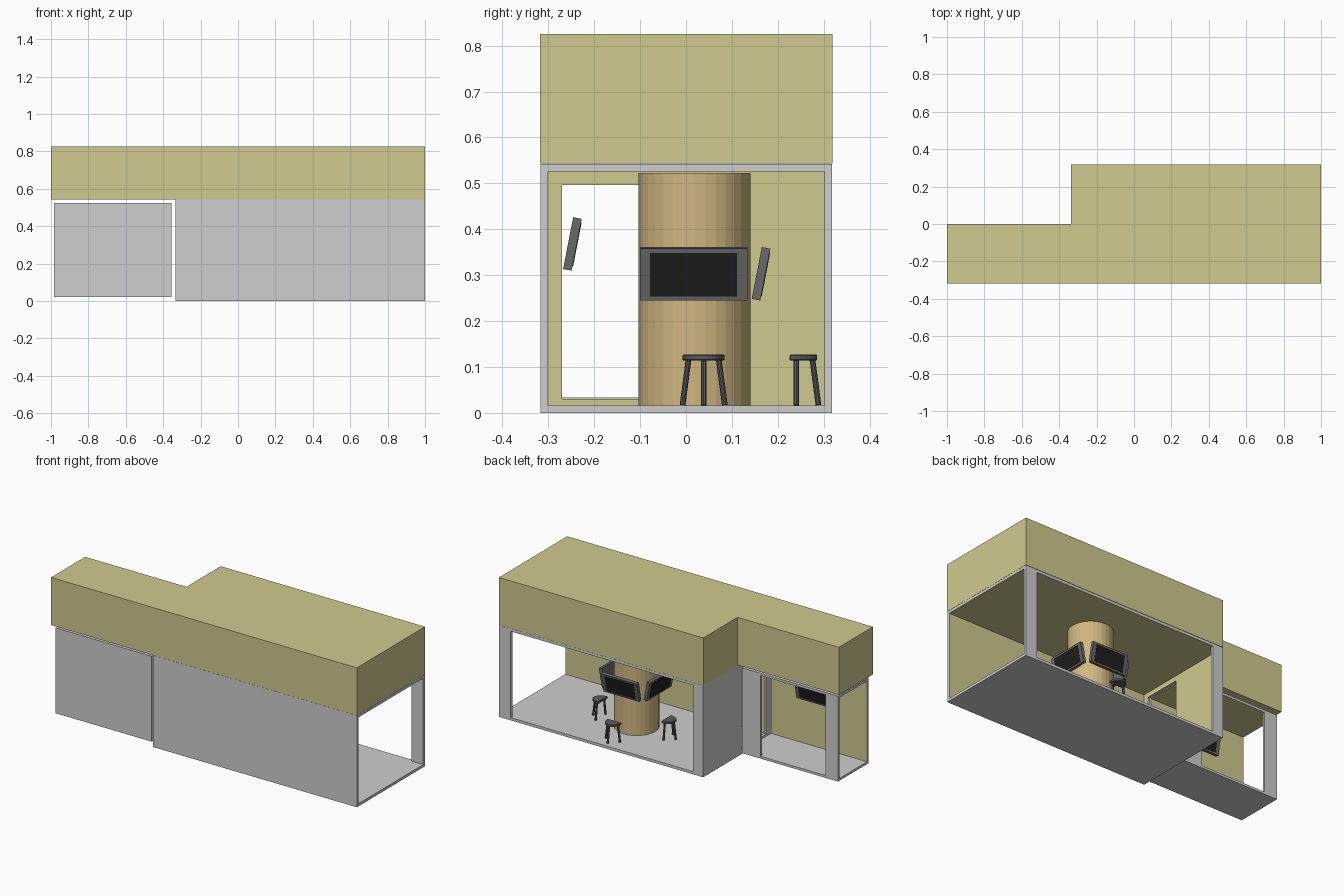
import bpy, bmesh
from math import sin, cos, pi, radians
from mathutils import Matrix, Vector

if "Cube" in bpy.data.objects:
    bpy.data.objects.remove(bpy.data.objects["Cube"])


def material(name, r, g, b):
    m = bpy.data.materials.new(name)
    m.use_nodes = True
    m.diffuse_color = (r, g, b, 1)
    m.node_tree.nodes["Principled BSDF"].inputs["Base Color"].default_value = (r, g, b, 1)
    return m


OLIVE = material("olive panel", 0.63, 0.59, 0.275)
GREY = material("light grey", 0.62, 0.62, 0.62)
WOOD = material("tan wood", 0.63, 0.47, 0.22)
FRAME = material("dark grey casing", 0.14, 0.14, 0.145)
SCREEN = material("black glass", 0.013, 0.013, 0.014)
STOOL = material("charcoal", 0.1, 0.105, 0.11)


def finish(name, bm, mats, place=None, inner=None):
    """Make an object; faces looking along `inner` get the second material."""
    bmesh.ops.recalc_face_normals(bm, faces=bm.faces)
    if inner:
        for f in bm.faces:
            f.material_index = int(f.normal.dot(Vector(inner)) > 0.9)
    me = bpy.data.meshes.new(name)
    bm.to_mesh(me)
    bm.free()
    for m in mats:
        me.materials.append(m)
    ob = bpy.data.objects.new(name, me)
    bpy.context.collection.objects.link(ob)
    if place:
        ob.matrix_world = place
    return ob


def box(name, lo, hi, mats, inner=None, place=None):
    lo, hi = Vector(lo), Vector(hi)
    bm = bmesh.new()
    bmesh.ops.create_cube(bm, size=1)
    for v in bm.verts:
        v.co = (lo + hi) / 2 + v.co * (hi - lo)
    return finish(name, bm, mats, place, inner)


def prism(name, outline, z0, z1, mats, place=None):
    bm = bmesh.new()
    face = bm.faces.new([bm.verts.new((x, y, z0)) for x, y in outline])
    top = bmesh.ops.extrude_face_region(bm, geom=[face])["geom"]
    for v in top:
        if isinstance(v, bmesh.types.BMVert):
            v.co.z = z1
    return finish(name, bm, mats, place)


def rod(bm, a, b, radius, sides):
    a, b = Vector(a), Vector(b)
    spin = (b - a).to_track_quat("Z", "Y").to_matrix().to_4x4()
    bmesh.ops.create_cone(bm, cap_ends=True, segments=sides, radius1=radius, radius2=radius,
                          depth=(b - a).length, matrix=Matrix.Translation((a + b) / 2) @ spin)


def room(name, x, y, z, thick, opening):
    """Tube-like room: floor, ceiling, solid front wall, back wall with a wide opening."""
    (x0, x1), (y0, y1), (z0, z1) = x, y, z
    low, high = z0 + thick, z1 - thick
    box(name + "_floor", (x0, y0, z0), (x1, y1, low), [GREY])
    box(name + "_ceiling", (x0, y0, high), (x1, y1, z1), [GREY, OLIVE], (0, 0, -1))
    box(name + "_front_wall", (x0, y0, low), (x1, y0 + thick, high), [GREY, OLIVE], (0, 1, 0))
    for side, a, b in (("right", x0, opening[0]), ("left", opening[1], x1)):
        box(f"{name}_back_post_{side}", (a, y1 - thick, low), (b, y1, high), [GREY])


# Two rooms
room("hall", (-0.335, 1), (-0.317, 0.318), (0, 0.542), 0.016, (-0.27, 0.925))
room("annex", (-0.983, -0.355), (-0.301, -0.017), (0.02, 0.525), 0.014, (-0.9, -0.475))

# Partition with a doorway into the annex
bm = bmesh.new()
rings = []
for px in (-0.335, -0.32):
    for ya, yb, za, zb in ((-0.301, 0.302, 0.016, 0.526), (-0.27, -0.04, 0.03, 0.497)):
        rings.append([bm.verts.new((px, *p)) for p in ((ya, za), (yb, za), (yb, zb), (ya, zb))])
for a, b in ((0, 1), (2, 3), (0, 2), (1, 3)):
    for i in range(4):
        j = (i + 1) % 4
        bm.faces.new((rings[a][i], rings[a][j], rings[b][j], rings[b][i]))
finish("partition_wall", bm, [GREY, OLIVE], inner=(1, 0, 0))

# L-shaped roof block
prism("roof", [(-1, -0.318), (1, -0.318), (1, 0.319), (-0.337, 0.319), (-0.337, 0), (-1, 0)],
      0.543, 0.825, [OLIVE])

# Column
CX, CY = 0.31, 0.0185
bm = bmesh.new()
rod(bm, (CX, CY, 0.016), (CX, CY, 0.523), 0.1215, 32)
finish("column", bm, [WOOD])


def monitor(name, at, turn):
    """Screen leaning forward; its local +x is the viewing direction."""
    place = (Matrix.Translation(at) @ Matrix.Rotation(turn, 4, "Z")
             @ Matrix.Rotation(radians(11), 4, "Y"))
    box(name + "_casing", (-0.0095, -0.117, -0.0575), (0.0095, 0.117, 0.0575), [FRAME], place=place)
    box(name + "_screen", (0.009, -0.095, -0.048), (0.0108, 0.095, 0.048), [SCREEN], place=place)


def stool(name, at, turn):
    """Half-round seat on three legs; local +x points away from the column."""
    place = Matrix.Translation(at) @ Matrix.Rotation(turn, 4, "Z")
    arc = [(-0.03 + 0.06 * sin(pi * i / 16), -0.046 * cos(pi * i / 16)) for i in range(17)]
    seat = prism(name + "_seat", arc, 0.114, 0.127, [STOOL], place)
    bevel = seat.modifiers.new("soft_edge", "BEVEL")
    bevel.width, bevel.segments, bevel.limit_method = 0.002, 1, "ANGLE"
    bm = bmesh.new()
    for top, foot in (((-0.015, -0.033), (-0.015, -0.046)), ((-0.015, 0.033), (-0.015, 0.046)),
                      ((0.02, 0), (0.033, 0))):
        rod(bm, (*foot, 0.017), (*top, 0.116), 0.0062, 10)
    finish(name + "_legs", bm, [STOOL], place)


# Monitors and stools around three sides of the column
for side, turn in (("left", 0), ("back", pi / 2), ("right", pi)):
    out = Vector((cos(turn), sin(turn), 0))
    monitor("monitor_" + side, Vector((CX, CY - 0.002, 0.303)) + out * 0.147, turn)
    shift = Vector((0, 0 if side == "back" else 0.02, 0))
    stool("stool_" + side, Vector((CX, CY, 0)) + out * 0.237 + shift, turn)

# Annex monitor, looking out of the back opening
monitor("annex_monitor", (-0.665, -0.2475, 0.368), pi / 2)
